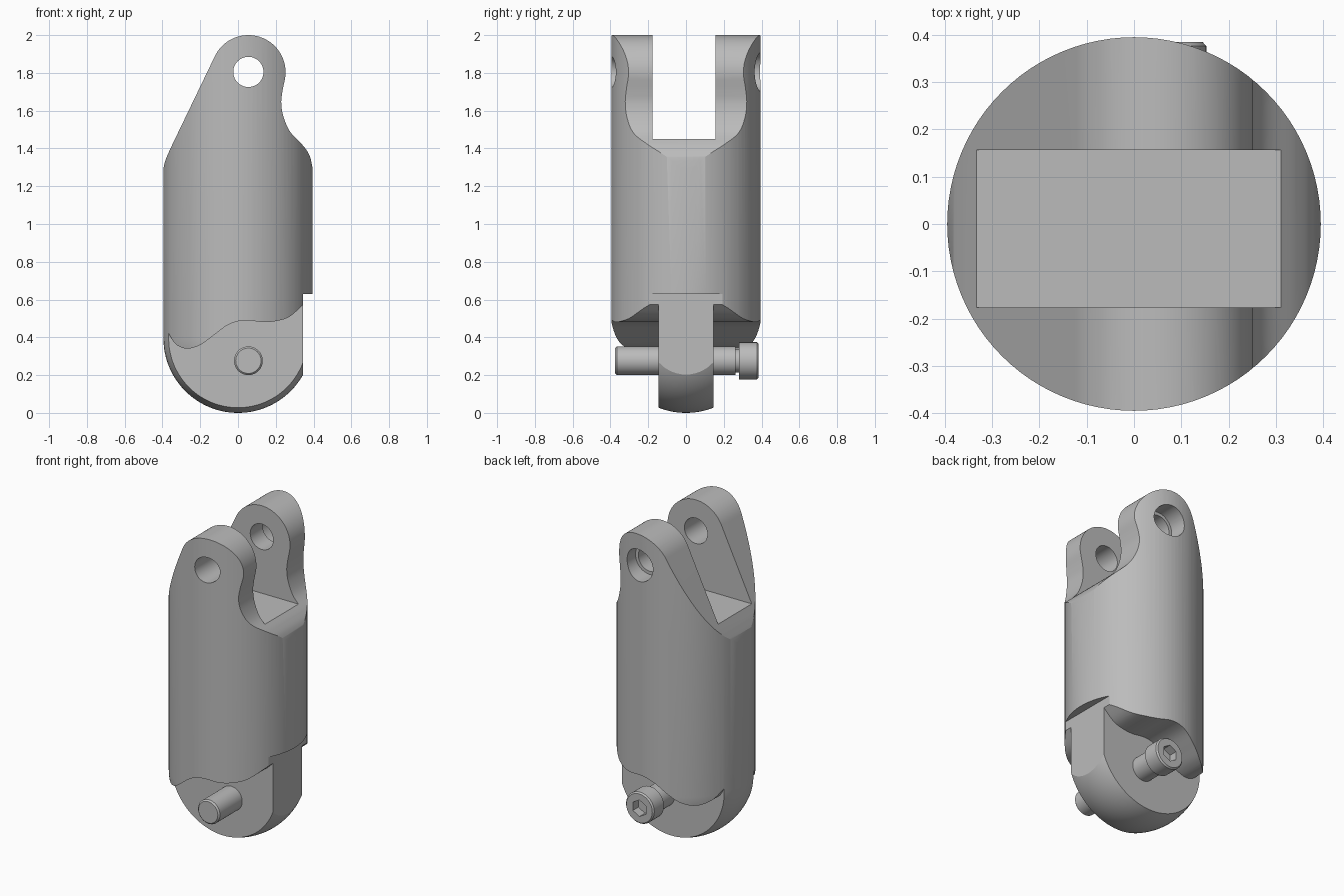
import bpy
import bmesh
from math import cos, sin, pi, radians
from mathutils import Matrix, Vector

if "Cube" in bpy.data.objects:
    bpy.data.objects.remove(bpy.data.objects["Cube"])

R = 0.395            # housing radius
PIN_X = 0.055        # x of both pin axes
grey = bpy.data.materials.new("plain grey")
grey.use_nodes = True
grey.diffuse_color = (0.5, 0.5, 0.5, 1)
grey.node_tree.nodes["Principled BSDF"].inputs["Base Color"].default_value = (0.5, 0.5, 0.5, 1)


def finish(bm, name):
    bmesh.ops.recalc_face_normals(bm, faces=bm.faces[:])
    mesh = bpy.data.meshes.new(name)
    bm.to_mesh(mesh)
    bm.free()
    mesh.materials.append(grey)
    ob = bpy.data.objects.new(name, mesh)
    bpy.context.collection.objects.link(ob)
    return ob


def lathe(name, profile, steps, matrix=Matrix()):
    """Revolve (radius, height) points around z, then place the result."""
    bm = bmesh.new()
    vs = [bm.verts.new((r, 0, h)) for r, h in profile]
    es = [bm.edges.new(pair) for pair in zip(vs, vs[1:])]
    bmesh.ops.spin(bm, geom=vs + es, cent=(0, 0, 0), axis=(0, 0, 1),
                   angle=2 * pi, steps=steps, use_duplicate=False)
    bmesh.ops.remove_doubles(bm, verts=bm.verts[:], dist=1e-5)
    bm.transform(matrix)
    return finish(bm, name)


def prism(name, outline, y0, y1):
    """Extrude an (x, z) outline from y0 to y1."""
    bm = bmesh.new()
    face = bm.faces.new([bm.verts.new((x, y0, z)) for x, z in outline])
    out = bmesh.ops.extrude_face_region(bm, geom=[face])
    top = [v for v in out["geom"] if isinstance(v, bmesh.types.BMVert)]
    bmesh.ops.translate(bm, verts=top, vec=(0, y1 - y0, 0))
    return finish(bm, name)


def rectangle(x0, x1, z0, z1):
    return [(x0, z0), (x1, z0), (x1, z1), (x0, z1)]


def circle(x, z, r, n, start=0, sweep=2 * pi):
    return [(x + r * cos(start + sweep * i / n), z + r * sin(start + sweep * i / n))
            for i in range(n)]


def smooth_curve(points, cuts=6):
    """Catmull-Rom curve through the points."""
    p = [Vector(q) for q in points]
    p = [2 * p[0] - p[1]] + p + [2 * p[-1] - p[-2]]
    out = []
    for a, b, c, d in zip(p, p[1:], p[2:], p[3:]):
        for i in range(cuts):
            t = i / cuts
            out.append(tuple(0.5 * (2 * b + (c - a) * t + (2 * a - 5 * b + 4 * c - d) * t * t
                                    + (3 * b - a - 3 * c + d) * t ** 3)))
    return out + [tuple(p[-2])]


def combine(ob, cutter, operation="DIFFERENCE"):
    mod = ob.modifiers.new("cut", "BOOLEAN")
    mod.operation = operation
    mod.solver = "EXACT"
    mod.object = cutter
    bpy.context.view_layer.objects.active = ob
    bpy.ops.object.modifier_apply(modifier=mod.name)
    bpy.data.objects.remove(cutter)


def shade(ob, angle):
    bpy.ops.object.select_all(action="DESELECT")
    ob.select_set(True)
    bpy.context.view_layer.objects.active = ob
    bpy.ops.object.shade_smooth_by_angle(angle=radians(angle))


# Housing: round-bottomed cylinder
bowl = [(R * sin(a), R - R * cos(a)) for a in [pi / 2 * i / 24 for i in range(25)]]
housing = lathe("housing", bowl + [(R, 2.1), (0, 2.1)], 96)

# Fork silhouette: sloped left edge, round eye, hollow right shoulder
left = smooth_curve([(-0.415, 1.15), (-0.3965, 1.28), (-0.385, 1.335), (-0.36, 1.395)])
eye = circle(PIN_X, 1.803, 0.197, 36, radians(155), radians(-165))
right = smooth_curve([(0.249, 1.77), (0.235, 1.7), (0.229, 1.64), (0.24, 1.57),
                      (0.275, 1.49), (0.34, 1.42), (0.375, 1.37), (0.392, 1.31), (0.415, 1.15)])
combine(housing, prism("silhouette", [(-0.415, -0.2)] + left + eye + right + [(0.415, -0.2)],
                       -0.6, 0.6), "INTERSECT")

# Slot between the fork arms, pin hole and counterbore for the screw head
combine(housing, prism("slot", rectangle(-0.7, 0.7, 1.45, 2.3), -0.177, 0.157))
combine(housing, prism("pin_hole", circle(PIN_X, 1.805, 0.08, 48), -0.7, 0.7))
combine(housing, prism("counterbore", circle(PIN_X, 1.805, 0.1, 48), 0.28, 0.7))

# Flat step low on one side
combine(housing, prism("side_step", rectangle(0.345, 0.7, -0.3, 0.63), -0.7, 0.7))

# Cheeks cut away on both sides, leaving the central tongue
wave = smooth_curve([(-0.46, 0.56), (-0.4, 0.475), (-0.367, 0.42), (-0.33, 0.364), (-0.27, 0.34),
                     (-0.2, 0.36), (-0.13, 0.41), (-0.06, 0.462), (0, 0.485), (0.055, 0.49),
                     (0.13, 0.481), (0.2, 0.486), (0.27, 0.508), (0.345, 0.573), (0.46, 0.69)])
for y0, y1 in ((-0.6, -0.145), (0.145, 0.6)):
    combine(housing, prism("cheek", wave + [(0.46, -0.3), (-0.46, -0.3)], y0, y1))
shade(housing, 25)

# Pivot screw: chamfered pin, narrow neck, cap head with hex socket
along_y = Matrix.Translation((PIN_X, 0, 0.276)) @ Matrix.Rotation(-pi / 2, 4, "X")
screw = lathe("pivot_screw", [(0, -0.375), (0.067, -0.375), (0.076, -0.366), (0.076, 0.263),
                              (0.062, 0.263), (0.062, 0.28), (0.098, 0.28), (0.098, 0.376),
                              (0.09, 0.385), (0, 0.385)], 48, along_y)
combine(screw, prism("socket", circle(PIN_X, 0.276, 0.052, 6, pi / 6), 0.33, 0.5))
shade(screw, 30)
